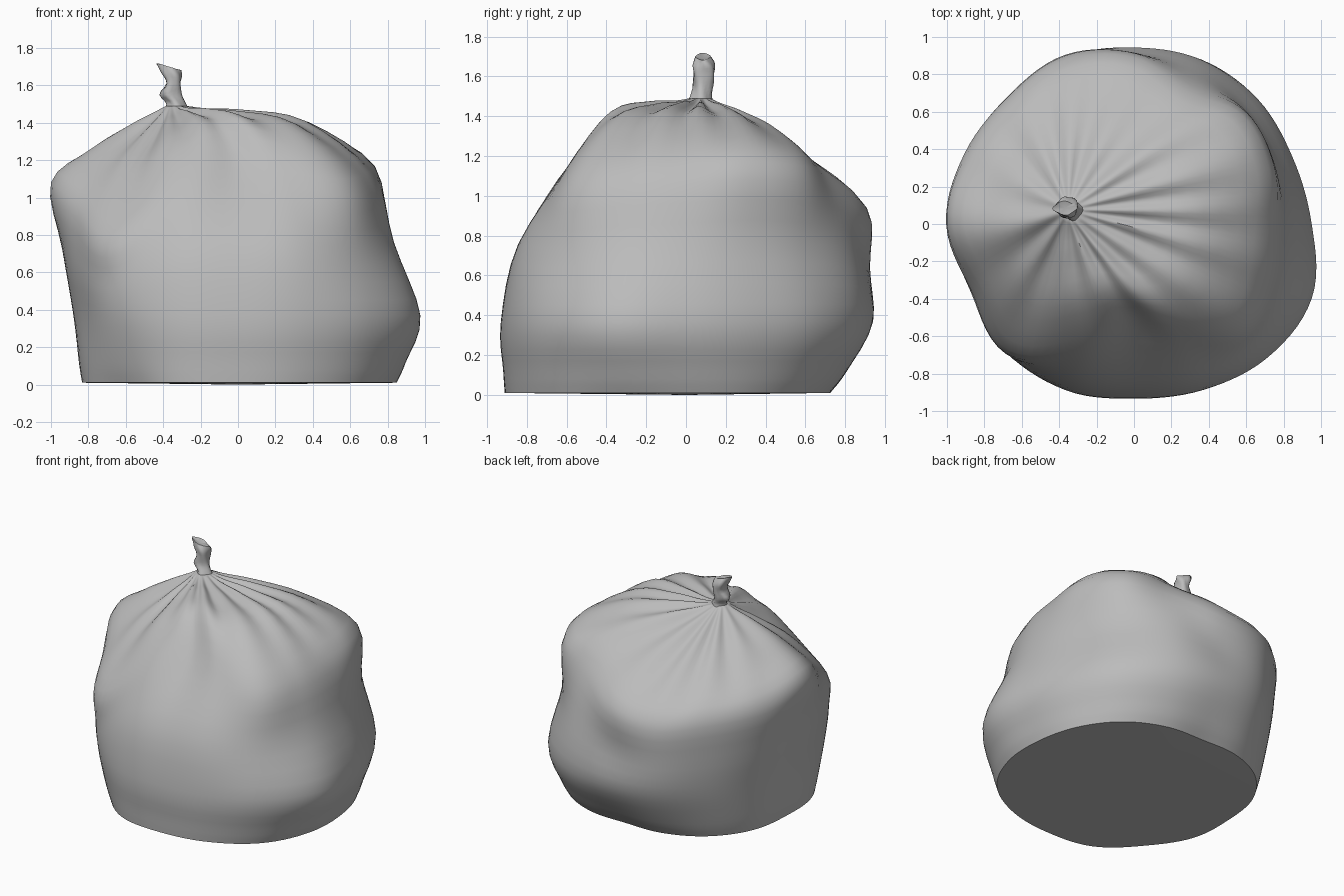
import bpy
import bmesh
from math import sin, cos, pi, tau, radians
from mathutils import Vector

cube = bpy.data.objects.get("Cube")
if cube:
    bpy.data.objects.remove(cube, do_unlink=True)

# One grey plastic for the whole bag
plastic = bpy.data.materials.new("grey_plastic")
plastic.use_nodes = True
GREY = (0.5, 0.5, 0.5, 1)
plastic.diffuse_color = GREY
plastic.node_tree.nodes["Principled BSDF"].inputs["Base Color"].default_value = GREY

# Radii in sixteen directions, counter-clockwise from +x
BASE = [.84, .82, .8, .76, .72, .77, .82, .84, .83, .87, .88, .93, .91, .92, .93, .89]
BELLY = [.95, .92, .94, .95, .94, .95, .92, .9, .88, .9, .96, .96, .93, .96, 1.01, 1.03]
WAIST = [.83, .82, .85, .89, .91, .97, .95, .95, .94, .94, .97, .9, .84, .88, .9, .87]
SHOULDER = [.72, .78, .82, .76, .89, .95, .94, .97, 1, .92, .95, .71, .56, .65, .79, .74]
SHOULDER_Z = [1.15, 1.17, 1.15, 1.1, .96, .92, .96, 1, 1.08, .96, .8, 1.06, 1.15, 1.14, 1.1, 1.13]
NECK = Vector((-.33, .07, 1.47))
COLUMNS = 112
STEPS = 4


def spline(p0, p1, p2, p3, t):
    """Catmull-Rom interpolation, for numbers or vectors."""
    return p1 + (p2 - p0) * (t / 2) + (p0 * 2 - p1 * 5 + p2 * 4 - p3) * (t * t / 2) \
        + (p1 * 3 - p0 - p2 * 3 + p3) * (t ** 3 / 2)


def around(values, angle):
    """Value of a closed list at an angle."""
    n = len(values)
    f = angle / tau * n
    i = int(f)
    return spline(*(values[(i + k) % n] for k in (-1, 0, 1, 2)), f - i)


def along(points, steps):
    """Smooth open path through points."""
    padded = [points[0]] + points + [points[-1]]
    path = [spline(*padded[i:i + 4], s / steps)
            for i in range(len(points) - 1) for s in range(steps)]
    return path + [points[-1]]


def polar(radius, angle, z):
    return Vector((radius * cos(angle), radius * sin(angle), z))


def column(angle):
    """Path from the floor up to the gathered neck at one angle."""
    base, belly = around(BASE, angle), around(BELLY, angle)
    zs = around(SHOULDER_Z, angle)
    shoulder = polar(around(SHOULDER, angle), angle, zs)
    bulge = .08 + .07 * cos(angle - radians(310))
    neck = NECK + polar(.055, angle, .02)
    pleat = sin(angle * 14 + sin(angle * 3))
    points = [polar(base, angle, .01),
              polar(base * .6 + belly * .4, angle, .12),
              polar(belly, angle, .37),
              polar(around(WAIST, angle), angle, zs * .55 + .13),
              shoulder]
    for t, swell, fold in ((.35, 1, .012), (.68, .55, .016), (.88, .15, .008)):
        p = shoulder.lerp(neck, t)
        p.z += bulge * swell + pleat * fold
        points.append(p)
    return along(points + [neck], STEPS)


def skin(name, rings, bottom, top, angle):
    """Closed surface through rings, with a centre point at each end."""
    bm = bmesh.new()
    loops = [[bm.verts.new(p) for p in ring] for ring in rings]
    n = len(loops[0])
    low, high = bm.verts.new(bottom), bm.verts.new(top)
    for i in range(n):
        j = (i + 1) % n
        for a, b in zip(loops, loops[1:]):
            bm.faces.new((a[i], a[j], b[j], b[i]))
        bm.faces.new((low, loops[0][j], loops[0][i]))
        bm.faces.new((high, loops[-1][i], loops[-1][j]))
    bmesh.ops.recalc_face_normals(bm, faces=bm.faces[:])
    mesh = bpy.data.meshes.new(name)
    bm.to_mesh(mesh)
    bm.free()
    obj = bpy.data.objects.new(name, mesh)
    bpy.context.collection.objects.link(obj)
    mesh.materials.append(plastic)
    bpy.ops.object.select_all(action='DESELECT')
    obj.select_set(True)
    bpy.context.view_layer.objects.active = obj
    bpy.ops.object.shade_smooth_by_angle(angle=radians(angle))
    return obj


# Full bag body with gathered pleats
columns = [column(tau * i / COLUMNS) for i in range(COLUMNS)]
skin("bag_body", list(zip(*columns)), (0, 0, 0), NECK + Vector((0, 0, .02)), 45)

# Twisted end above the neck: centre, then half widths in x and y
TWIST = [((-.33, .07, 1.44), .08, .075), ((-.33, .075, 1.5), .048, .05),
         ((-.36, .085, 1.55), .058, .05), ((-.345, .09, 1.61), .04, .055),
         ((-.355, .09, 1.66), .055, .055), ((-.37, .085, 1.7), .062, .035)]
centres = along([Vector(c) for c, _, _ in TWIST], 3)
sizes = along([Vector((w, d)) for _, w, d in TWIST], 3)
rings = []
for k, (c, size) in enumerate(zip(centres, sizes)):
    ring = []
    for i in range(20):
        a = tau * i / 20
        crease = 1 + .1 * sin(a * 4 + k * .5)
        # The mouth tips up towards its right side
        tilt = -cos(a) * .018 * max(0, k - 9) / 6
        ring.append(c + Vector((size.x * cos(a) * crease, size.y * sin(a) * crease, tilt)))
    rings.append(ring)
skin("twisted_end", rings, centres[0], centres[-1] - Vector((0, 0, .01)), 50)
